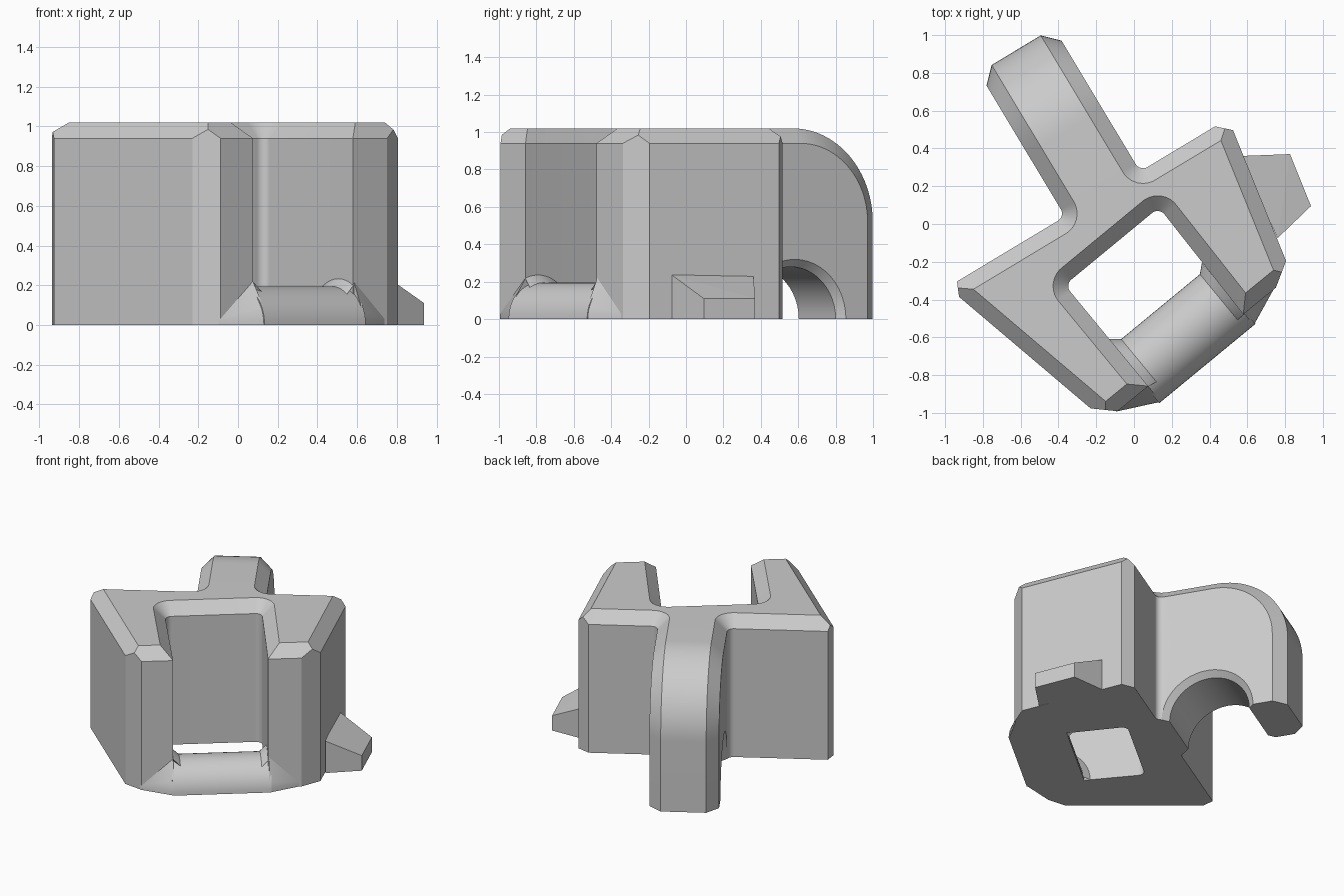
import bpy, bmesh
from math import sin, cos, pi, tan, radians
from mathutils import Vector

cube = bpy.data.objects.get("Cube")
if cube:
    bpy.data.objects.remove(cube, do_unlink=True)

grey = bpy.data.materials.new("plain_grey")
grey.use_nodes = True
grey.diffuse_color = (0.6, 0.6, 0.6, 1)
grey.node_tree.nodes["Principled BSDF"].inputs["Base Color"].default_value = (0.6, 0.6, 0.6, 1)

TOP, CHAMFER = 1.02, 0.08
# Two plan frames: the hook frame (e across, d outward) and the bay frame (u across, v forward)
E = Vector((cos(radians(31)), sin(radians(31)), 0))
D = Vector((-E.y, E.x, 0))
U = Vector((cos(radians(39.5)), sin(radians(39.5)), 0))
V = Vector((U.y, -U.x, 0))
UP = Vector((0, 0, 1))


def hook_pt(e, d, z=0):
    return E * e + D * d + UP * z


def bay_pt(u, v, z=0):
    return U * u + V * v + UP * z


def finish(name, bm):
    bmesh.ops.recalc_face_normals(bm, faces=bm.faces)
    mesh = bpy.data.meshes.new(name)
    bm.to_mesh(mesh)
    bm.free()
    mesh.materials.append(grey)
    ob = bpy.data.objects.new(name, mesh)
    bpy.context.collection.objects.link(ob)
    return ob


def loft(rings):
    bm = bmesh.new()
    loops = [[bm.verts.new(p) for p in ring] for ring in rings]
    n = len(loops[0])
    for a, b in zip(loops, loops[1:]):
        for i in range(n):
            j = (i + 1) % n
            bm.faces.new((a[i], a[j], b[j], b[i]))
    bm.faces.new(loops[0])
    bm.faces.new(loops[-1])
    return bm


def hull(name, points):
    bm = bmesh.new()
    for p in points:
        bm.verts.new(p)
    res = bmesh.ops.convex_hull(bm, input=bm.verts)
    loose = {g for g in res["geom_interior"] + res["geom_unused"]
             if isinstance(g, bmesh.types.BMVert)}
    bmesh.ops.delete(bm, geom=list(loose), context='VERTS')
    return finish(name, bm)


def fillet(p, before, after, r, steps=8):
    a, b = (before - p).normalized(), (after - p).normalized()
    half = a.angle(b) / 2
    c = p + (a + b).normalized() * r / sin(half)
    s, t = p + a * r / tan(half) - c, p + b * r / tan(half) - c
    return [c + s.lerp(t, i / steps).normalized() * r for i in range(steps + 1)]


def inset(ring, w):
    out = []
    for i, p in enumerate(ring):
        a = (p - ring[i - 1]).normalized()
        b = (ring[(i + 1) % len(ring)] - p).normalized()
        n1, n2 = UP.cross(a), UP.cross(b)
        out.append(p + (n1 + n2) * w / (1 + n1.dot(n2)))
    return out


# Body: forked plan with rounded inner corners and a chamfered top
HE0, HE1, BACK = -0.292, 0.171, 0.222
corners = [
    (Vector((-0.987, -0.334, 0)), 0), (Vector((-0.151, -1.043, 0)), 0),
    (bay_pt(-0.488, 0.71), 0), (bay_pt(-0.488, 0.016), 0.045),
    (bay_pt(0.158, 0.016), 0.045), (bay_pt(0.142, 0.737), 0),
    (Vector((0.835, -0.269, 0)), 0), (Vector((0.499, 0.559, 0)), 0),
    (hook_pt(HE1, BACK), 0.045), (hook_pt(HE1, 0.36), 0),
    (hook_pt(HE0, 0.36), 0), (hook_pt(HE0, BACK), 0.045)]
outline = []
for i, (p, r) in enumerate(corners):
    if r:
        outline += fillet(p, corners[i - 1][0], corners[(i + 1) % len(corners)][0], r)
    else:
        outline.append(p)
bm = loft([outline, [p + UP * (TOP - CHAMFER) for p in outline],
           [p + UP * TOP for p in inset(outline, CHAMFER)]])
# Flat cuts on the four outer upright corners
for ax, ay, bx, by in ((-0.937, -0.307, -0.926, -0.386), (-0.24, -0.975, -0.10, -0.99),
                       (0.75, -0.34, 0.805, -0.196), (0.524, 0.497, 0.423, 0.518)):
    res = bmesh.ops.bisect_plane(
        bm, geom=bm.verts[:] + bm.edges[:] + bm.faces[:], dist=1e-5,
        plane_co=(ax, ay, 0), plane_no=(by - ay, ax - bx, 0), clear_outer=True)
    cut = [g for g in res["geom_cut"] if isinstance(g, bmesh.types.BMEdge)]
    bmesh.ops.holes_fill(bm, edges=cut, sides=0)
body = finish("body", bm)


# Hook: side profile with a quarter-round top, chamfered on both sides
def hook_profile(e, c):
    r, n = 0.5 - c, 24
    pts = [hook_pt(e, 0.2, 0), hook_pt(e, 0.2, TOP - c)]
    pts += [hook_pt(e, 0.61 + r * sin(pi / 2 * i / n), 0.52 + r * cos(pi / 2 * i / n))
            for i in range(n + 1)]
    return pts + [hook_pt(e, 1.11 - c, 0)]


hook = finish("hook", loft([hook_profile(HE0, CHAMFER), hook_profile(HE0 + CHAMFER, 0),
                            hook_profile(HE1 - CHAMFER, 0), hook_profile(HE1, CHAMFER)]))


# Arch under the hook, with a chamfered rim
def arch_ring(e, r, n=48):
    return [hook_pt(e, 0.575 + r * cos(2 * pi * i / n), r * sin(2 * pi * i / n) - 0.0005)
            for i in range(n)]


cutter = finish("arch_cutter", loft([arch_ring(HE0 - 0.01, 0.33), arch_ring(HE0 + 0.04, 0.28),
                                     arch_ring(HE1 - 0.04, 0.28), arch_ring(HE1 + 0.01, 0.33)]))
cutter.hide_render = True
for ob in (body, hook):
    mod = ob.modifiers.new("arch", 'BOOLEAN')
    mod.operation, mod.solver, mod.object = 'DIFFERENCE', 'EXACT', cutter
    bpy.context.view_layer.objects.active = ob
    bpy.ops.object.modifier_apply(modifier=mod.name)
bpy.data.objects.remove(cutter, do_unlink=True)


# Half-round bar across the bay, with collars inside and flares on the arm fronts
def half_disc(u, r, n=24):
    return [bay_pt(u, 0.622 - r * cos(pi * i / n), r * sin(pi * i / n)) for i in range(n + 1)]


bar = finish("bar", loft([half_disc(-0.5, 0.195), half_disc(0.16, 0.195)]))
parts = [body, hook, bar]
for side, wall, inner, front, tip in (("right", -0.488, -0.44, 0.71, -0.707),
                                      ("left", 0.148, 0.1, 0.737, 0.363)):
    ring = half_disc(wall, 0.236) + half_disc(inner, 0.195)
    rim = [p for p in ring if p.dot(V) < front + 0.01]
    parts.append(hull(side + "_collar", rim))
    nose = [p for p in half_disc(wall, 0.195) if p.dot(V) > front - 0.01]
    nose += [bay_pt(wall, front, 0.22), bay_pt(wall, front - 0.03, 0),
             bay_pt(tip, front - 0.005, 0), bay_pt(tip, front - 0.005, 0.03)]
    parts.append(hull(side + "_flare", nose))

# Side peg, sloping down outward
peg = []
for x, y, z in ((0.566, 0.36, 0.235), (0.76, -0.075, 0.235),
                (0.937, 0.095, 0.11), (0.826, 0.37, 0.11)):
    peg += [Vector((x, y, 0)), Vector((x, y, z))]
hull("side_peg", peg)

for ob in parts:
    bpy.ops.object.select_all(action='DESELECT')
    ob.select_set(True)
    bpy.context.view_layer.objects.active = ob
    bpy.ops.object.shade_smooth_by_angle(angle=radians(20))
